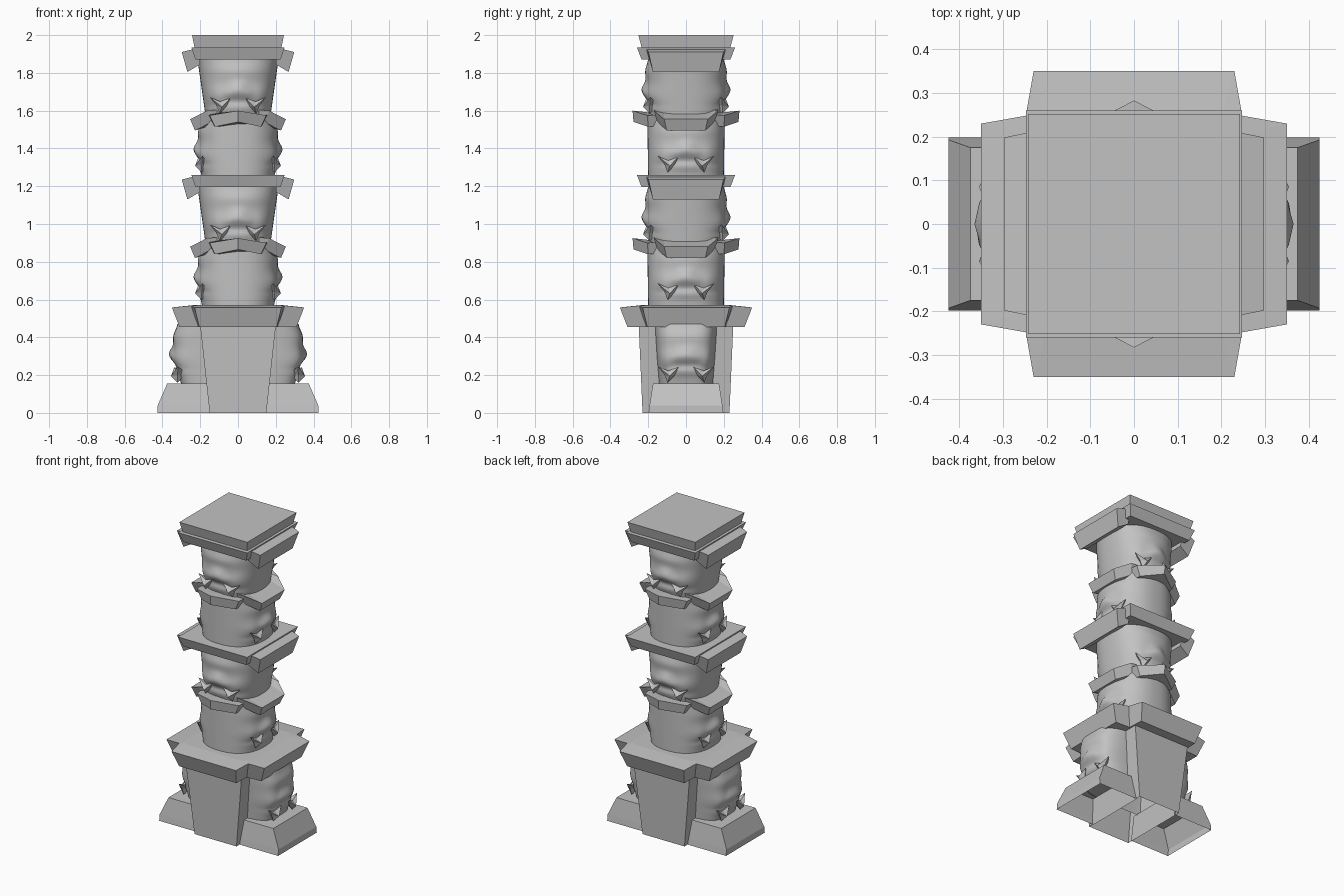
import bpy, bmesh, math

if "Cube" in bpy.data.objects:
    bpy.data.objects.remove(bpy.data.objects["Cube"])

stone = bpy.data.materials.new("grey stone")
stone.use_nodes = True
GREY = (0.54, 0.54, 0.54, 1)
stone.diffuse_color = GREY
stone.node_tree.nodes["Principled BSDF"].inputs["Base Color"].default_value = GREY

STEP = 0.675                      # height of one repeated pair of heads
X_SIDES, Y_SIDES = (0, 180), (90, 270)


def finish(name, bm, turn=0, lift=0, smooth=False):
    bmesh.ops.recalc_face_normals(bm, faces=bm.faces)
    mesh = bpy.data.meshes.new(name)
    bm.to_mesh(mesh)
    bm.free()
    mesh.materials.append(stone)
    obj = bpy.data.objects.new(name, mesh)
    bpy.context.collection.objects.link(obj)
    obj.rotation_euler.z = math.radians(turn)
    obj.location.z = lift
    if smooth:
        bpy.ops.object.select_all(action="DESELECT")
        bpy.context.view_layer.objects.active = obj
        obj.select_set(True)
        bpy.ops.object.shade_smooth_by_angle(angle=math.radians(60))


def loft(name, rings, bottom=True, top=True, **kw):
    """Skin a stack of matching point rings."""
    bm = bmesh.new()
    rows = [[bm.verts.new(p) for p in ring] for ring in rings]
    n = len(rows[0])
    for low, high in zip(rows, rows[1:]):
        for i in range(n):
            j = (i + 1) % n
            bm.faces.new((low[i], low[j], high[j], high[i]))
    if bottom:
        bm.faces.new(rows[0][::-1])
    if top:
        bm.faces.new(rows[-1])
    finish(name, bm, **kw)


def rect(hx, hy, z, cx=0):
    return [(cx - hx, -hy, z), (cx + hx, -hy, z), (cx + hx, hy, z), (cx - hx, hy, z)]


def arm(name, profile, bends=(), turn=0, lift=0):
    """Plate arm: profile of (out, height, half width, bend share), bent at
    the given (width share, out, height) stations."""
    stations = [(-1, 0, 0), *bends, (1, 0, 0)]
    rings = [[(u + du * k, s * w, z + dz * k) for u, z, w, k in profile]
             for s, du, dz in stations]
    loft(name, rings, turn=turn, lift=lift)


def bell(x, width):
    return math.exp(-(x / width) ** 2)


def relief(v, t):
    """Carved face: broad nose, cheeks, brow and a hollow below the nose."""
    v = abs(v)
    return (0.03 * bell(v, 0.045) * bell(t - 0.5, 0.13)
            + 0.012 * bell(v - 0.05, 0.03) * bell(t - 0.44, 0.08)
            + 0.012 * bell(v - 0.12, 0.05) * bell(t - 0.42, 0.14)
            + 0.012 * bell(v, 0.14) * bell(t - 0.8, 0.12)
            - 0.01 * bell(v, 0.12) * bell(t - 0.22, 0.08))


def head(name, z0, z1, depth, width, power, turn=0, lift=0):
    """Rounded drum with a face on both ends of its own x axis."""
    rings, cols, rows = [], 72, 28
    for r in range(rows + 1):
        t = r / rows
        a = depth[0] + (depth[1] - depth[0]) * t + depth[2] * math.sin(math.pi * t)
        b = width[0] + (width[1] - width[0]) * t
        ring = []
        for c in range(cols):
            ang = 2 * math.pi * c / cols
            cu, sv = math.cos(ang), math.sin(ang)
            u = math.copysign(abs(cu) ** (2 / power), cu) * a
            v = math.copysign(abs(sv) ** (2 / power), sv) * b
            u += math.copysign(relief(v, t), cu) * min(1, abs(cu) * 3)
            ring.append((u, v, z0 + (z1 - z0) * t))
        rings.append(ring)
    loft(name, rings, bottom=False, top=False, turn=turn, lift=lift, smooth=True)


# Three-pointed leaf outline of a tusk: (sideways, up, outward)
LEAF = [(0.068, 0.04, -0.008), (0.012, 0.016, 0.002), (-0.042, 0.035, 0.012),
        (-0.022, -0.008, 0), (0.015, -0.048, -0.005), (0.032, -0.005, -0.005)]


def tusks(name, out, z, turn=0, lift=0):
    for s in (-1, 1):
        bm = bmesh.new()
        base = [bm.verts.new((out + o, s * (0.082 + du), z + dz)) for du, dz, o in LEAF]
        tip = bm.verts.new((out + 0.03, s * 0.086, z - 0.012))
        back = bm.verts.new((out - 0.05, s * 0.08, z))
        for i in range(len(base)):
            j = (i + 1) % len(base)
            bm.faces.new((base[i], base[j], tip))
            bm.faces.new((base[j], base[i], back))
        finish(name, bm, turn, lift)


# Plinth with flared walls and two hollow feet
loft("plinth", [rect(0.15, 0.23, 0), rect(0.2, 0.25, 0.46)], bottom=False)
for turn in X_SIDES:
    loft("foot", [rect(0.14, 0.198, 0, 0.285), rect(0.14, 0.193, 0.04, 0.285),
                  rect(0.115, 0.175, 0.155, 0.26)], bottom=False, turn=turn)
    tusks("plinth_tusk", 0.325, 0.207, turn)
head("plinth_heads", 0.15, 0.47, (0.3, 0.32, 0.025), (0.145, 0.17), 4)


# Cross-shaped ledge above the plinth
def cross(arm_out, wide, inner, z, drop):
    ring = []
    for c, s in ((1, 0), (0, 1), (-1, 0), (0, -1)):
        for u, v, h in ((arm_out, -wide, z - drop), (arm_out, wide, z - drop),
                        (inner, inner, z)):
            ring.append((u * c - v * s, u * s + v * c, h))
    return ring


loft("ledge", [cross(0.31, 0.205, 0.21, 0.455, 0),
               cross(0.35, 0.23, 0.248, 0.568, 0.01),
               cross(0.24, 0.2, 0.22, 0.57, 0)])

# Two repeats of: sideways head, bent collar, forward head, winged cap
for lift in (0, STEP):
    head("side_heads", 0.56, 0.88, (0.19, 0.19, 0.015), (0.2, 0.205), 2.4, lift=lift)
    head("front_heads", 0.87, 1.2, (0.19, 0.2, 0.01), (0.168, 0.215), 2.4, 90, lift)
    for turn in X_SIDES:
        tusks("side_tusk", 0.197, 0.645, turn, lift)
        # Collar side: blunt block drooping outward
        arm("collar_side", [(0.1, 0.93, 0.17, 0), (0.165, 0.925, 0.17, 1),
                            (0.14, 0.865, 0.15, 1), (0.1, 0.86, 0.15, 0)],
            [(-0.68, 0.088, -0.045), (0.68, 0.088, -0.045)], turn, lift)
        arm("cap_wing", [(0.2, 1.25, 0.21, 0), (0.24, 1.25, 0.21, 0),
                         (0.298, 1.235, 0.198, 0), (0.268, 1.13, 0.175, 0),
                         (0.2, 1.17, 0.185, 0)], (), turn, lift)
    for turn in Y_SIDES:
        tusks("front_tusk", 0.197, 0.957, turn, lift)
        # Collar front: prow rising to a point in the middle
        arm("collar_front", [(0.1, 0.905, 0.16, 0), (0.205, 0.9, 0.15, 1),
                             (0.2, 0.84, 0.122, 1), (0.1, 0.84, 0.13, 0)],
            [(0, 0.078, 0.025)], turn, lift)
    loft("cap", [rect(0.225, 0.235, 1.195), rect(0.247, 0.26, 1.26)], lift=lift)

# Top slab
loft("top_slab", [rect(0.23, 0.235, 1.935), rect(0.243, 0.252, 2.0)])
